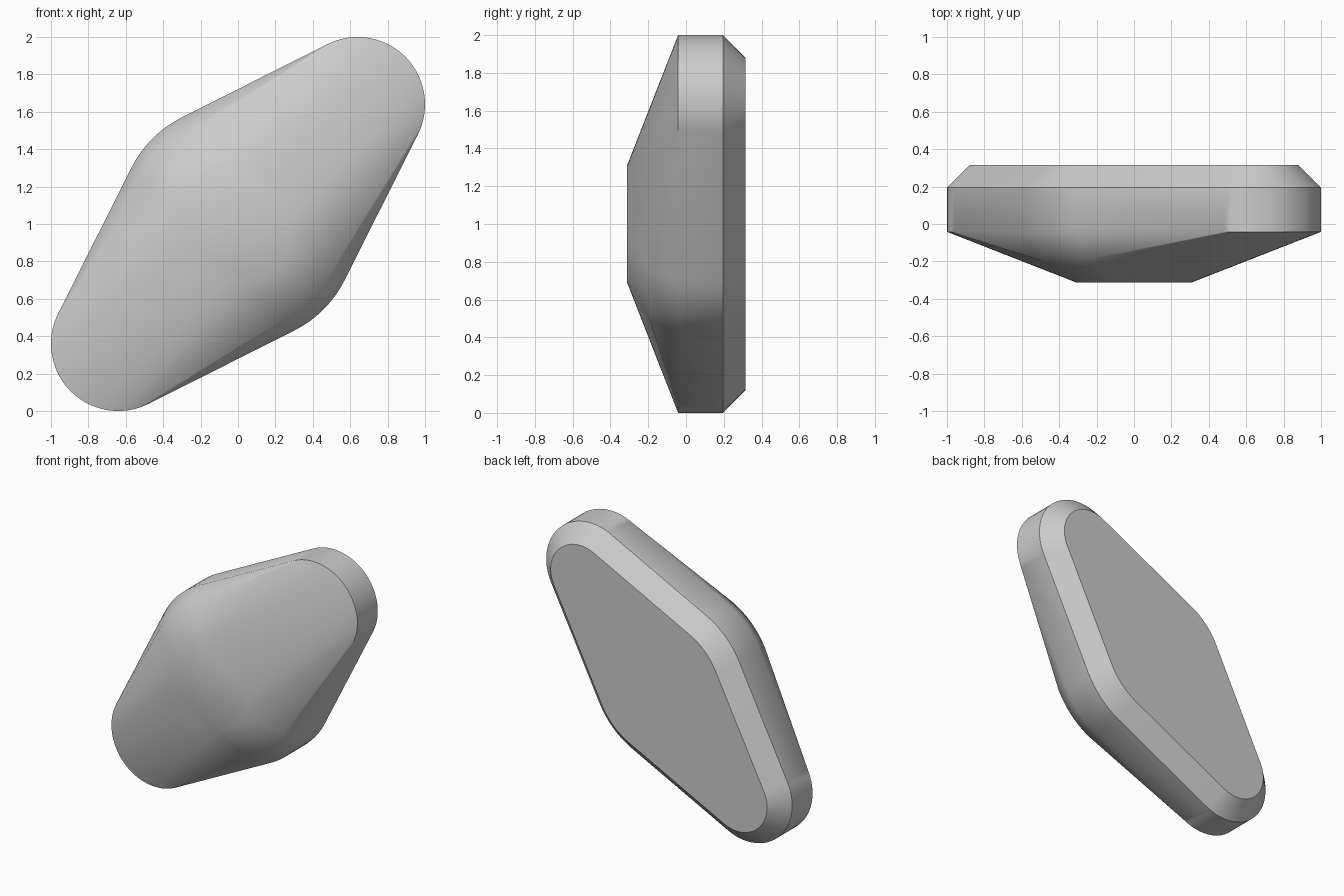
import bpy, bmesh, math
from mathutils import Vector

cube = bpy.data.objects.get("Cube")
if cube:
    bpy.data.objects.remove(cube, do_unlink=True)

TIP_R, SIDE_R = 0.36, 0.60          # rounding of the sharp and blunt corners
FRONT_Y, BEVEL_Y, BACK_Y = -0.042, 0.195, 0.315
SPREAD = math.atan(0.5)             # half the angle of the diamond's edges

stone = bpy.data.materials.new("stone_grey")
stone.use_nodes = True
grey = (0.6, 0.6, 0.6, 1)
stone.diffuse_color = grey
stone.node_tree.nodes["Principled BSDF"].inputs["Base Color"].default_value = grey


def arc(center, radius, middle, half, steps):
    """Points on an arc, in the x-z plane around the body centre."""
    return [center + radius * Vector((math.cos(a), math.sin(a)))
            for a in (middle + half * (2 * i / steps - 1) for i in range(steps + 1))]


def tip(inset=0):
    half = math.pi / 2 - (math.pi / 4 - SPREAD)
    return arc(Vector((0.64, 0.64)), TIP_R - inset, math.pi / 4, half, 24)


def shoulder(inset=0):
    half = math.pi / 4 - SPREAD
    reach = 0.48 * math.sqrt(2) - SIDE_R / math.cos(half)
    center = Vector((1, -1)).normalized() * reach
    return arc(center, SIDE_R - inset, -math.pi / 4, half, 8)


bm = bmesh.new()


def add_ring(points, y):
    """Place points at depth y together with their half-turn copies."""
    for p in points:
        for s in (1, -1):
            bm.verts.new((s * p.x, y, 1 + s * p.y))


# Rounded diamond body with a bevelled back
for y, inset in ((FRONT_Y, 0), (BEVEL_Y, 0), (BACK_Y, 0.12)):
    add_ring(tip(inset) + shoulder(inset), y)
# Raised blunt shoulders, drawn in towards the middle
add_ring([p + Vector((-0.06, 0.06)) for p in shoulder()], -0.19)
# Flat round crown on the front
add_ring(arc(Vector((0, 0)), 0.31, math.pi / 2, math.pi / 2, 16)[:-1], -0.312)

# Skin the sections and merge the flat regions
hull = bmesh.ops.convex_hull(bm, input=bm.verts)
loose = [v for v in bm.verts if not v.link_faces]
bmesh.ops.delete(bm, geom=loose, context='VERTS')
bmesh.ops.dissolve_limit(bm, angle_limit=math.radians(0.5),
                         verts=bm.verts, edges=bm.edges)
bmesh.ops.recalc_face_normals(bm, faces=bm.faces)

mesh = bpy.data.meshes.new("faceted_stone")
bm.to_mesh(mesh)
bm.free()
mesh.materials.append(stone)
body = bpy.data.objects.new("faceted_stone", mesh)
bpy.context.collection.objects.link(body)

bpy.context.view_layer.objects.active = body
body.select_set(True)
bpy.ops.object.shade_smooth_by_angle(angle=math.radians(36))
